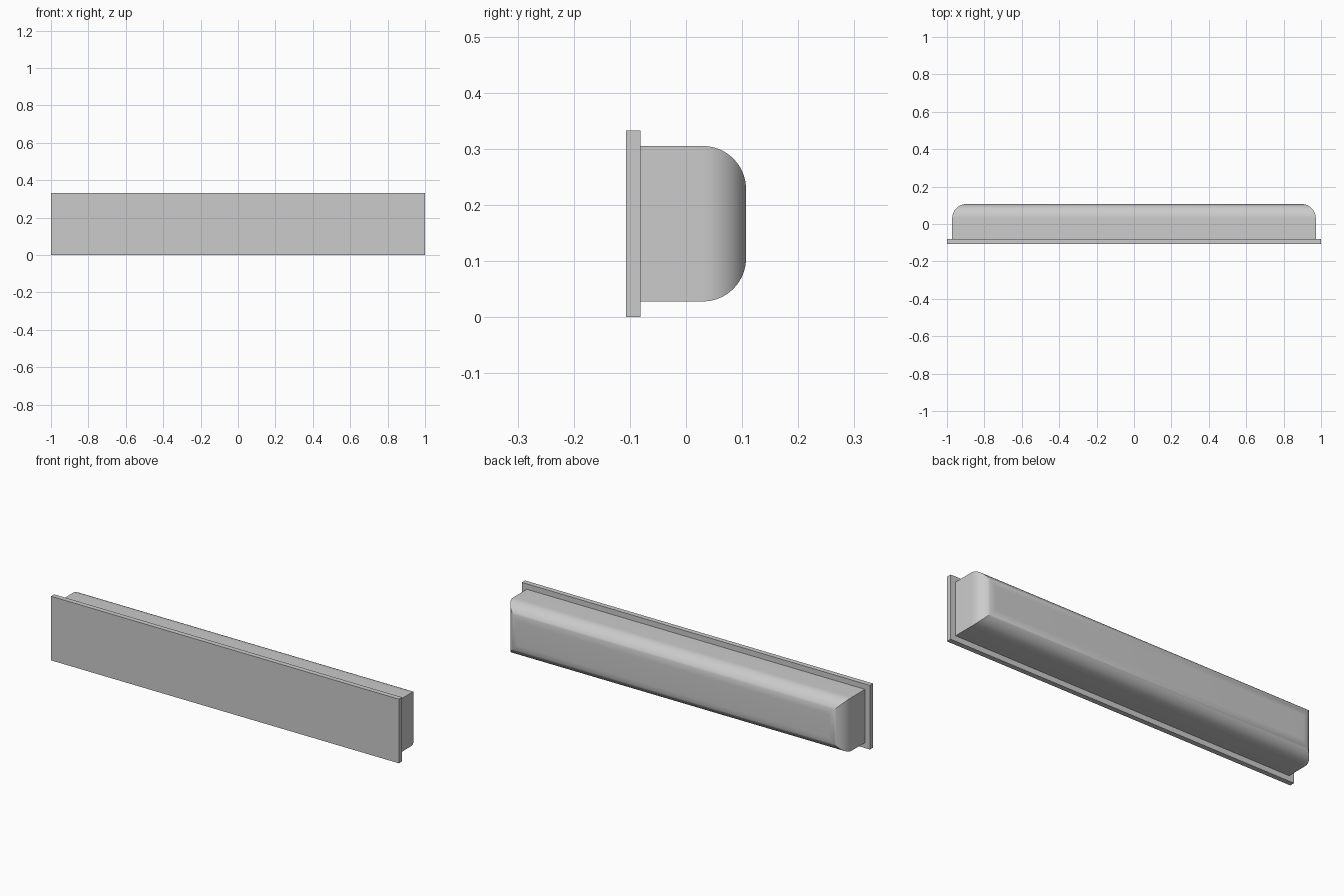
import bpy
import bmesh
from mathutils import Vector

default = bpy.data.objects.get("Cube")
if default:
    bpy.data.objects.remove(default, do_unlink=True)

# One plain grey for the whole model
GREY = (0.6, 0.6, 0.6, 1.0)
grey = bpy.data.materials.new("light_grey")
grey.use_nodes = True
grey.diffuse_color = GREY
grey.node_tree.nodes["Principled BSDF"].inputs["Base Color"].default_value = GREY


def box(name, low, high, back_radius=0.0):
    """Box between two corners, optionally with rounded edges around its back."""
    low, high = Vector(low), Vector(high)
    size, centre = high - low, (low + high) / 2
    bm = bmesh.new()
    bmesh.ops.create_cube(bm, size=1)
    for v in bm.verts:
        v.co = centre + v.co * size
    if back_radius:
        rim = [e for e in bm.edges if all(v.co.y > centre.y for v in e.verts)]
        bmesh.ops.bevel(bm, geom=rim, offset=back_radius, segments=16,
                        profile=0.5, affect='EDGES')
    mesh = bpy.data.meshes.new(name)
    bm.to_mesh(mesh)
    bm.free()
    mesh.materials.append(grey)
    obj = bpy.data.objects.new(name, mesh)
    bpy.context.collection.objects.link(obj)
    return obj


# Thin front plate with a rim wider than the body
box("front_plate", (-1, -0.107, 0), (1, -0.081, 0.333))

# Housing behind the plate, rounded toward the back
housing = box("housing", (-0.972, -0.081, 0.028), (0.972, 0.107, 0.305), 0.077)
bpy.ops.object.select_all(action='DESELECT')
housing.select_set(True)
bpy.context.view_layer.objects.active = housing
bpy.ops.object.shade_smooth_by_angle(angle=0.5)
